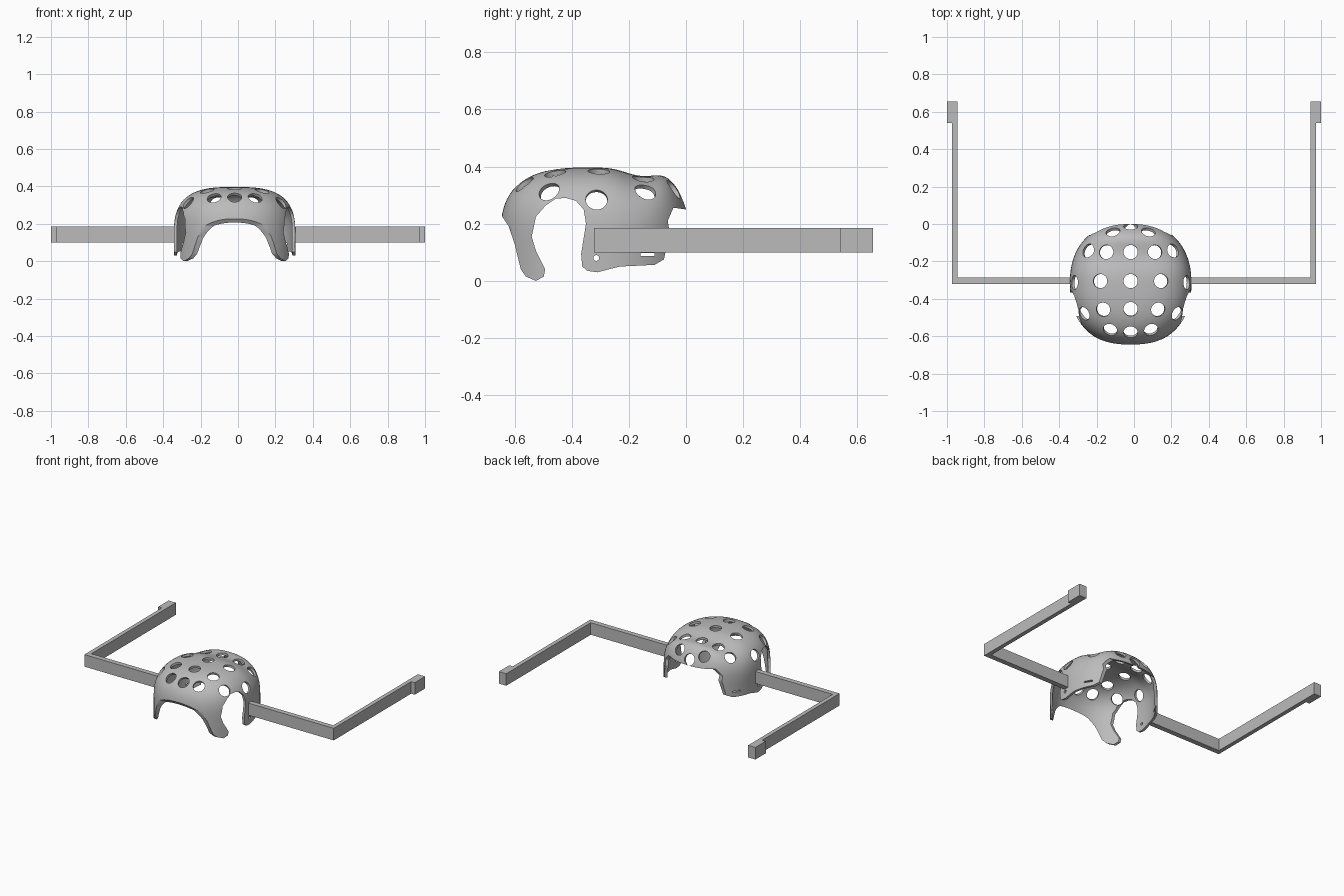
import bpy, bmesh, math
from mathutils import Vector

if "Cube" in bpy.data.objects:
    bpy.data.objects.remove(bpy.data.objects["Cube"])

grey = bpy.data.materials.new("plain grey")
grey.use_nodes = True
colour = (0.5, 0.5, 0.5, 1)
grey.diffuse_color = colour
grey.node_tree.nodes["Principled BSDF"].inputs["Base Color"].default_value = colour

CX, CY = -0.018, -0.32            # dome centre
A, B, C, BASE = 0.325, 0.33, 0.267, 0.13
PLAN, RISE = 2.3, 3               # roundness of outline and of profile


def make_object(name, bm):
    bmesh.ops.recalc_face_normals(bm, faces=bm.faces)
    mesh = bpy.data.meshes.new(name)
    bm.to_mesh(mesh)
    bm.free()
    mesh.materials.append(grey)
    obj = bpy.data.objects.new(name, mesh)
    bpy.context.collection.objects.link(obj)
    return obj


def add_prism(bm, points, sweep):
    face = bm.faces.new([bm.verts.new(p) for p in points])
    out = bmesh.ops.extrude_face_region(bm, geom=[face])
    bmesh.ops.translate(bm, vec=sweep,
                        verts=[v for v in out["geom"] if isinstance(v, bmesh.types.BMVert)])


def superpolar(angle, n):
    c, s = math.cos(angle), math.sin(angle)
    r = (abs(c) ** n + abs(s) ** n) ** (-1 / n)
    return r * c, r * s


def ripple(y):
    # shallow saddle and ridge towards the back of the crown
    return (0.018 * math.exp(-((y + 0.06) / 0.05) ** 2)
            - 0.02 * math.exp(-((y + 0.17) / 0.07) ** 2))


def height(x, y):
    m = (abs((x - CX) / A) ** PLAN + abs((y - CY) / B) ** PLAN) ** (1 / PLAN)
    t = max(0, 1 - m ** RISE) ** (1 / RISE)
    return BASE + t * (C + ripple(y))


# Dome: rings of the rounded outline shrinking to the crown
SIDES, RINGS = 112, 28
bm = bmesh.new()
rings = []
for i in range(-1, RINGS):
    r, t = superpolar(max(i, 0) / RINGS * math.pi / 2, RISE)
    ring = []
    for k in range(SIDES):
        u, v = superpolar(2 * math.pi * k / SIDES, PLAN)
        x, y = CX + A * r * u, CY + B * r * v
        z = -0.15 if i < 0 else BASE + t * (C + ripple(y))
        ring.append(bm.verts.new((x, y, z)))
    rings.append(ring)
crown = bm.verts.new((CX, CY, height(CX, CY)))
for low, high in zip(rings, rings[1:]):
    for k in range(SIDES):
        j = (k + 1) % SIDES
        bm.faces.new((low[k], low[j], high[j], high[k]))
for k in range(SIDES):
    bm.faces.new((rings[-1][k], rings[-1][(k + 1) % SIDES], crown))
shell = make_object("perforated_shell", bm)

# Side profile that trims the shell into front legs, side flaps and a rear lip
profile = [(-0.9, 0.6), (-0.9, 0.24), (-0.65, 0.235), (-0.62, 0.19), (-0.6, 0.13),
           (-0.578, 0.04), (-0.56, 0.015), (-0.525, 0), (-0.498, 0.015), (-0.493, 0.04),
           (-0.525, 0.105), (-0.54, 0.155), (-0.525, 0.225), (-0.49, 0.265),
           (-0.455, 0.288), (-0.42, 0.29), (-0.385, 0.28), (-0.358, 0.25), (-0.35, 0.2),
           (-0.367, 0.095), (-0.363, 0.05), (-0.345, 0.035), (-0.31, 0.03),
           (-0.233, 0.05), (-0.11, 0.056), (-0.077, 0.075), (-0.058, 0.175),
           (-0.064, 0.21), (-0.044, 0.256), (0, 0.25), (0.2, 0.25), (0.2, 0.6)]
bm = bmesh.new()
add_prism(bm, [(-0.6, y, z) for y, z in profile], (1.2, 0, 0))
trim = make_object("trim_cutter", bm)

# Round holes: rows of (distance from the middle, y), mirrored left and right
rows = [(0, -0.012), (0.095, -0.04), (0, -0.15), (0.13, -0.15), (0.228, -0.142),
        (0, -0.305), (0.163, -0.305), (0.302, -0.313), (0, -0.455), (0.147, -0.458),
        (0.25, -0.48), (0, -0.58), (0.11, -0.567)]
bm = bmesh.new()


def add_hole(point, normal, radius):
    turn = Vector(normal).to_track_quat('Z', 'Y').to_matrix().to_4x4()
    turn.translation = point
    bmesh.ops.create_cone(bm, cap_ends=True, segments=32, radius1=radius,
                          radius2=radius, depth=0.11, matrix=turn)


for off, y in rows:
    for side in ((1, -1) if off else (1,)):
        x, e = CX + side * off, 0.002
        slope_x = (height(x + e, y) - height(x - e, y)) / (2 * e)
        slope_y = (height(x, y + e) - height(x, y - e)) / (2 * e)
        add_hole((x, y, height(x, y)), (-slope_x, -slope_y, 1), 0.038)

# Strap hole and slot in each side flap
for side in (1, -1):
    add_hole((CX + side * A, -0.314, 0.08), (side, 0, 0), 0.01)
    x = CX + side * A - 0.1
    add_prism(bm, [(x, -0.16, 0.087), (x, -0.11, 0.087), (x, -0.11, 0.097),
                   (x, -0.16, 0.097)], (0.2, 0, 0))
holes = make_object("hole_cutter", bm)

# Thicken, trim and punch the shell
bpy.ops.object.select_all(action='DESELECT')
bpy.context.view_layer.objects.active = shell
shell.select_set(True)
thick = shell.modifiers.new("thickness", 'SOLIDIFY')
thick.thickness, thick.offset = 0.016, -1
for name, cutter, mode in (("trim", trim, 'INTERSECT'), ("punch", holes, 'DIFFERENCE')):
    cutter.hide_render = True
    mod = shell.modifiers.new(name, 'BOOLEAN')
    mod.object, mod.operation, mod.solver = cutter, mode, 'EXACT'
for mod in list(shell.modifiers):
    bpy.ops.object.modifier_apply(modifier=mod.name)
bpy.ops.object.shade_smooth_by_angle(angle=math.radians(35))
for cutter in (trim, holes):
    bpy.data.objects.remove(cutter)

# Bent support arms with a thicker block at the rear end
for name, side, start in (("left_arm", 1, 0.298), ("right_arm", -1, 0.334)):
    outline = [(start, -0.322), (0.972, -0.322), (0.972, 0.54), (1, 0.54), (1, 0.655),
               (0.943, 0.655), (0.943, -0.286), (start, -0.286)]
    bm = bmesh.new()
    add_prism(bm, [(side * x, y, 0.1) for x, y in outline], (0, 0, 0.085))
    make_object(name, bm)
